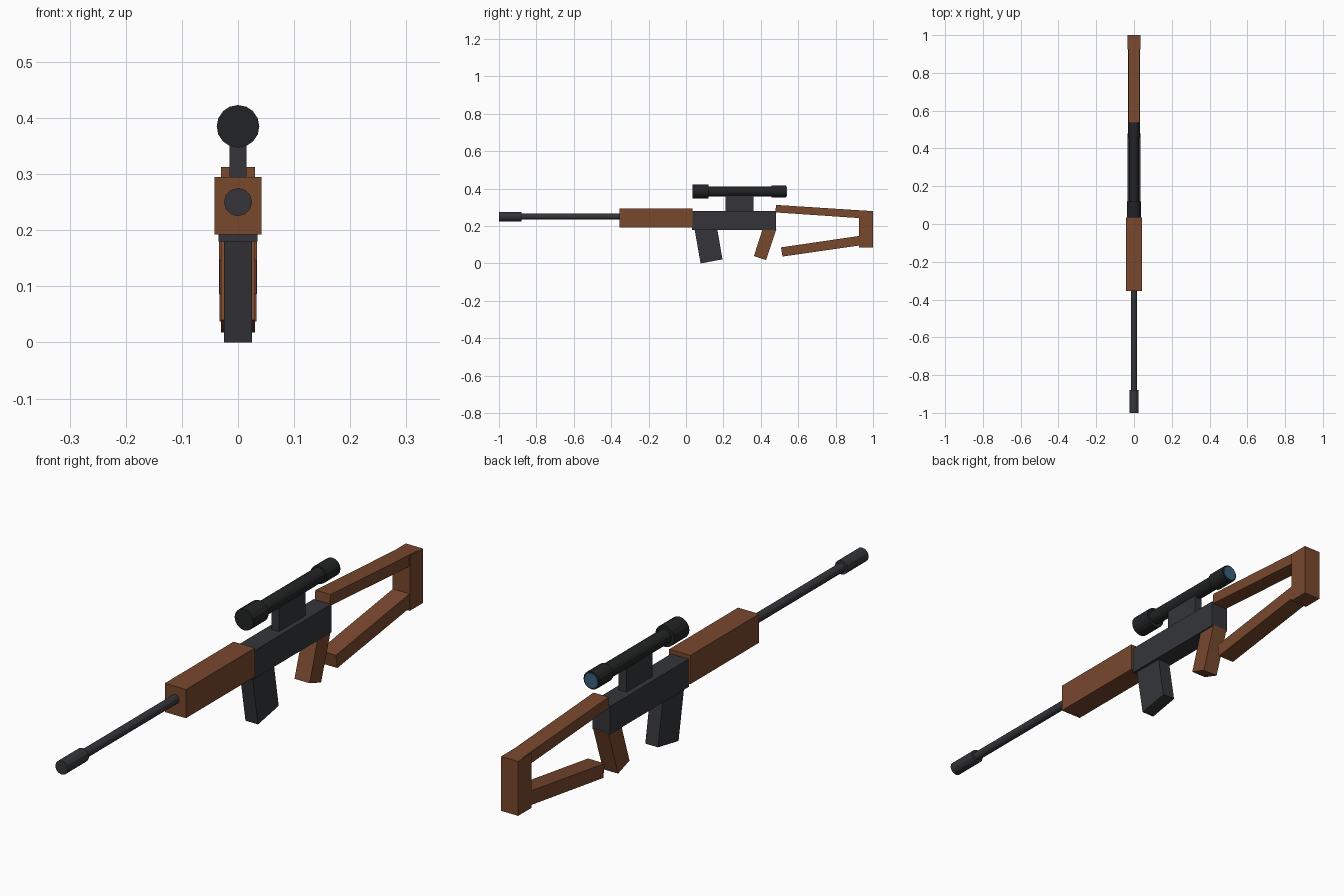
import bpy, bmesh
from math import pi
from mathutils import Matrix

if "Cube" in bpy.data.objects:
    bpy.data.objects.remove(bpy.data.objects["Cube"])


def material(name, rgb):
    m = bpy.data.materials.new(name)
    m.diffuse_color = (*rgb, 1)
    m.use_nodes = True
    m.node_tree.nodes["Principled BSDF"].inputs["Base Color"].default_value = m.diffuse_color
    return m


wood = material("wood", (0.19, 0.065, 0.027))
metal = material("metal", (0.035, 0.036, 0.041))
black = material("black", (0.016, 0.017, 0.018))
glass = material("glass", (0.04, 0.12, 0.2))


def finish(name, bm, mat):
    bmesh.ops.recalc_face_normals(bm, faces=bm.faces)
    mesh = bpy.data.meshes.new(name)
    bm.to_mesh(mesh)
    bm.free()
    mesh.materials.append(mat)
    obj = bpy.data.objects.new(name, mesh)
    bpy.context.collection.objects.link(obj)
    return obj


def slab(name, profile, half_width, mat):
    """Side profile of (y, z) points extruded across x."""
    bm = bmesh.new()
    face = bm.faces.new([bm.verts.new((-half_width, y, z)) for y, z in profile])
    ext = bmesh.ops.extrude_face_region(bm, geom=[face])
    verts = [g for g in ext["geom"] if isinstance(g, bmesh.types.BMVert)]
    bmesh.ops.translate(bm, verts=verts, vec=(2 * half_width, 0, 0))
    return finish(name, bm, mat)


def block(name, y0, y1, z0, z1, half_width, mat):
    return slab(name, [(y0, z0), (y1, z0), (y1, z1), (y0, z1)], half_width, mat)


def rod(name, y0, y1, z, radius, sides, mat):
    """Cylinder lying along y."""
    bm = bmesh.new()
    bmesh.ops.create_cone(bm, cap_ends=True, segments=sides, radius1=radius,
                          radius2=radius, depth=y1 - y0,
                          matrix=Matrix.Translation((0, (y0 + y1) / 2, z))
                          @ Matrix.Rotation(pi / 2, 4, 'X'))
    return finish(name, bm, mat)


# Body
block("receiver", 0.033, 0.48, 0.18, 0.28, 0.035, metal)
block("fore_end", -0.355, 0.035, 0.192, 0.295, 0.042, wood)
slab("magazine", [(0.078, 0.0), (0.195, 0.022), (0.164, 0.202), (0.046, 0.182)],
     0.025, metal)
slab("grip", [(0.363, 0.04), (0.428, 0.018), (0.483, 0.183), (0.417, 0.206)],
     0.03, wood)

# Barrel
rod("barrel", -0.9, -0.33, 0.25, 0.016, 12, metal)
rod("muzzle", -1.0, -0.88, 0.25, 0.025, 12, metal)

# Skeleton stock
slab("stock_upper_strut",
     [(0.478, 0.273), (0.98, 0.239), (0.98, 0.281), (0.481, 0.313)], 0.03, wood)
slab("stock_lower_strut",
     [(0.516, 0.037), (0.96, 0.101), (0.953, 0.151), (0.508, 0.086)], 0.033, wood)
block("stock_butt", 0.925, 1.0, 0.086, 0.281, 0.034, wood)

# Scope
block("scope_mount", 0.21, 0.36, 0.27, 0.37, 0.015, metal)
rod("scope_tube", 0.1, 0.48, 0.385, 0.026, 16, black)
rod("scope_front_bell", 0.035, 0.12, 0.385, 0.038, 16, black)
rod("scope_rear_bell", 0.457, 0.535, 0.385, 0.032, 16, black)
rod("scope_lens", 0.53, 0.539, 0.385, 0.027, 16, glass)
